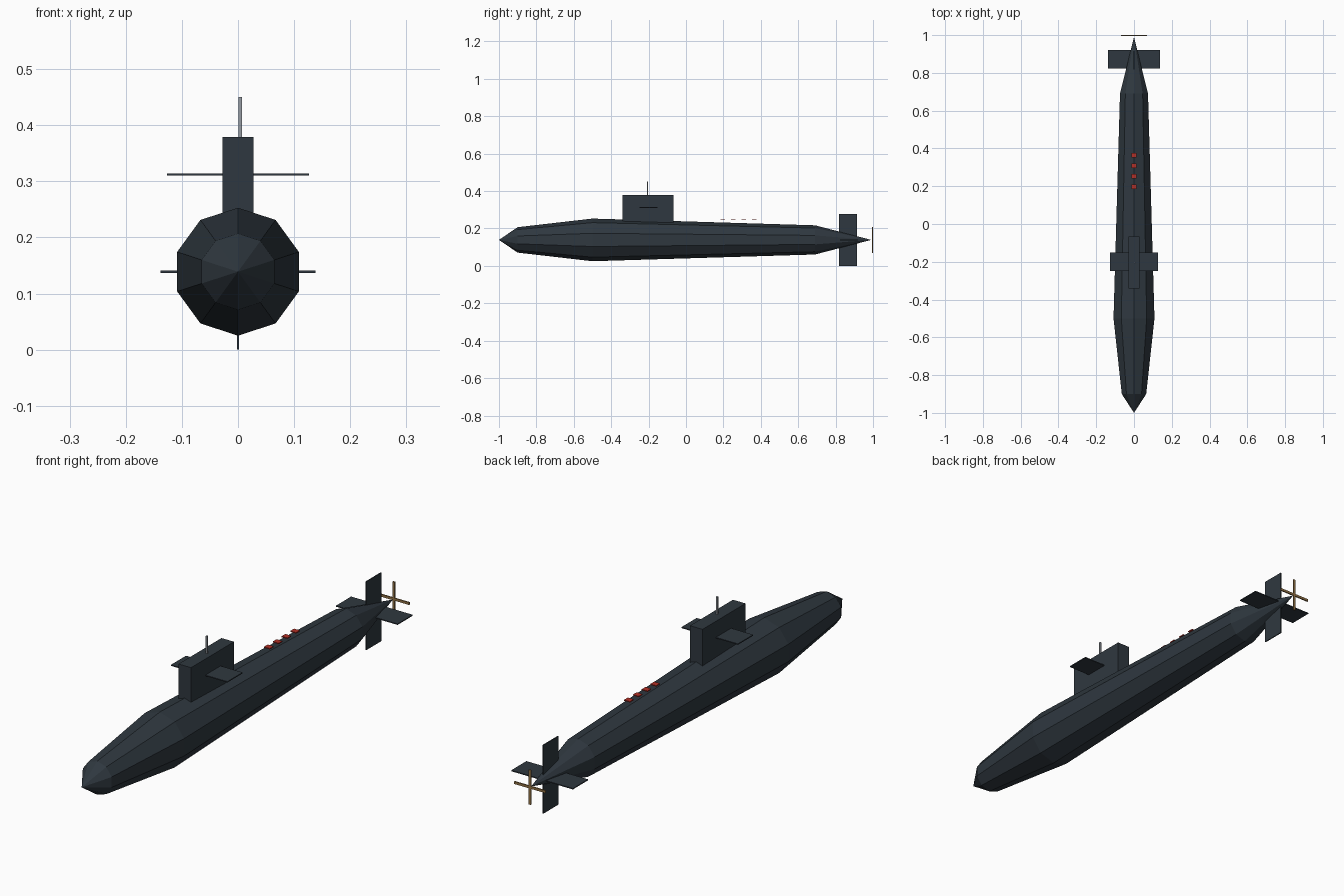
import bpy, bmesh
from math import sin, cos, tau

cube = bpy.data.objects.get("Cube")
if cube:
    bpy.data.objects.remove(cube, do_unlink=True)


def material(name, rgb):
    m = bpy.data.materials.new(name)
    m.use_nodes = True
    m.diffuse_color = (*rgb, 1)
    m.node_tree.nodes["Principled BSDF"].inputs["Base Color"].default_value = (*rgb, 1)
    return m


steel = material("dark blue grey", (0.028, 0.039, 0.05))
red = material("hatch red", (0.45, 0.03, 0.02))
bronze = material("propeller bronze", (0.29, 0.17, 0.06))
grey = material("mast grey", (0.3, 0.33, 0.36))


def finish(name, bm, mat):
    bmesh.ops.recalc_face_normals(bm, faces=bm.faces)
    mesh = bpy.data.meshes.new(name)
    bm.to_mesh(mesh)
    bm.free()
    mesh.materials.append(mat)
    obj = bpy.data.objects.new(name, mesh)
    bpy.context.collection.objects.link(obj)
    return obj


def box(name, center, size, mat):
    bm = bmesh.new()
    bmesh.ops.create_cube(bm, size=1)
    bmesh.ops.scale(bm, vec=size, verts=bm.verts)
    bmesh.ops.translate(bm, vec=center, verts=bm.verts)
    return finish(name, bm, mat)


AXIS = 0.139
SIDES = 10

# Faceted hull: ten-sided rings between a pointed nose and tail
bm = bmesh.new()
rings = []
for y, r in [(-0.9, 0.068), (-0.5, 0.114), (0.69, 0.078)]:
    rings.append([bm.verts.new((r * sin(tau * i / SIDES), y, AXIS + r * cos(tau * i / SIDES)))
                  for i in range(SIDES)])
nose = bm.verts.new((0, -1, AXIS))
tail = bm.verts.new((0, 0.99, AXIS))
for i in range(SIDES):
    j = (i + 1) % SIDES
    bm.faces.new((nose, rings[0][i], rings[0][j]))
    bm.faces.new((tail, rings[-1][j], rings[-1][i]))
    for a, b in zip(rings, rings[1:]):
        bm.faces.new((a[i], b[i], b[j], a[j]))
finish("hull", bm, steel)

# Sail with its diving planes and mast
box("sail", (0, -0.203, 0.29), (0.056, 0.275, 0.178), steel)
box("sail_planes", (0, -0.2, 0.312), (0.253, 0.097, 0.004), steel)
box("periscope", (0.004, -0.205, 0.41), (0.006, 0.006, 0.08), grey)

# Stern control surfaces
box("stern_planes", (0, 0.872, AXIS), (0.276, 0.097, 0.004), steel)
box("rudder", (0, 0.867, AXIS), (0.004, 0.097, 0.277), steel)

# Crossed propeller blades
box("propeller_blade_vertical", (0, 0.997, AXIS), (0.01, 0.005, 0.14), bronze)
box("propeller_blade_horizontal", (0, 0.997, AXIS), (0.14, 0.005, 0.01), bronze)

# Row of hatch plates above the rear deck
for i in range(4):
    box(f"hatch_{i + 1}", (0, 0.197 + 0.056 * i, 0.25), (0.026, 0.024, 0.004), red)
